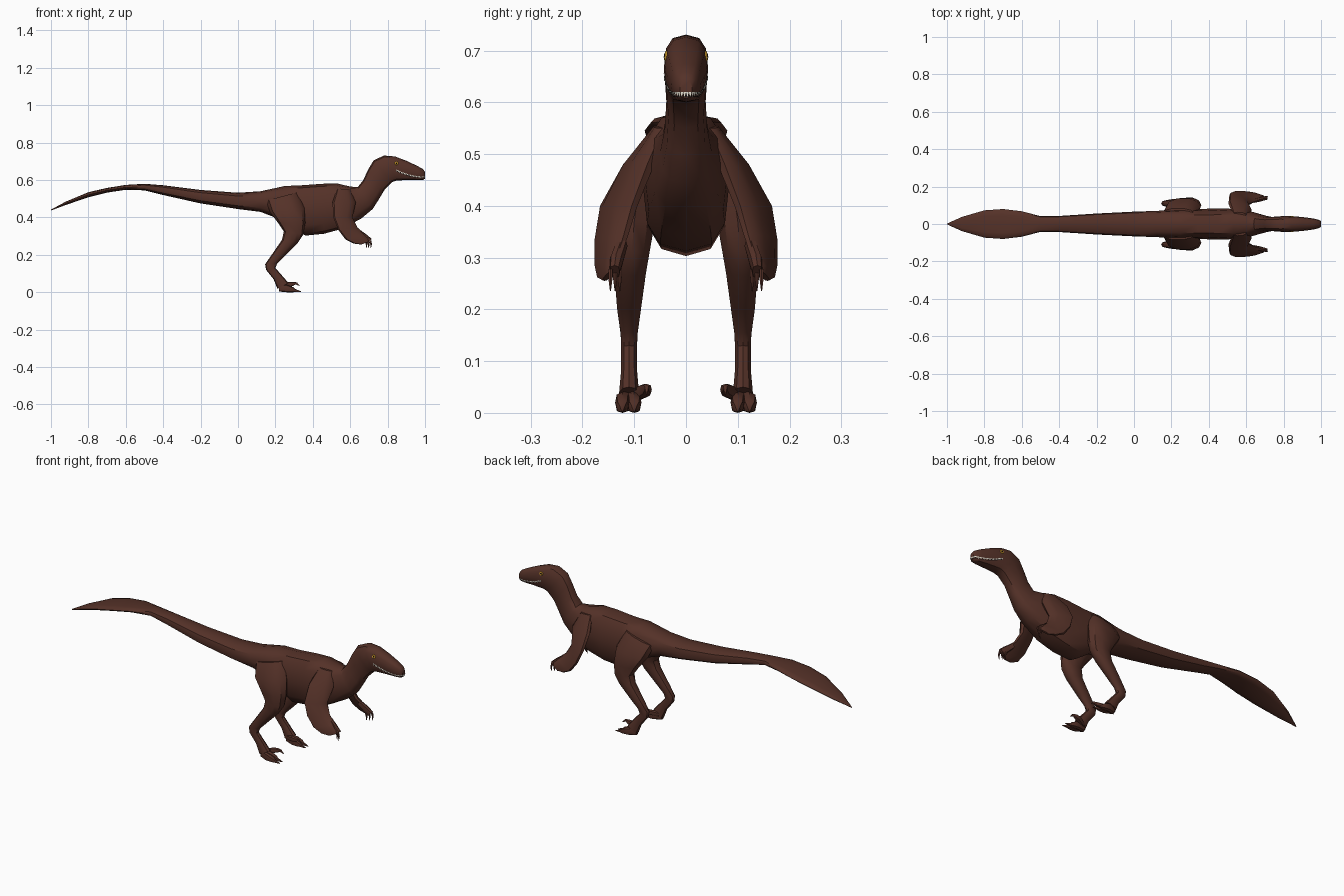
import bpy, bmesh, math
from mathutils import Vector
from mathutils.bvhtree import BVHTree

if "Cube" in bpy.data.objects:
    bpy.data.objects.remove(bpy.data.objects["Cube"])


def material(name, r, g, b):
    mat = bpy.data.materials.new(name)
    mat.use_nodes = True
    mat.diffuse_color = (r, g, b, 1)
    mat.node_tree.nodes["Principled BSDF"].inputs["Base Color"].default_value = (r, g, b, 1)
    return mat


hide = material("brown hide", .09, .031, .021)
ivory = material("ivory teeth", .75, .72, .62)
amber = material("amber eye", .75, .4, .03)
black = material("dark mouth", .012, .006, .005)


def finish(name, bm, mats, smooth=True):
    """Turn a bmesh into a named object with smooth shading and kept edges."""
    bmesh.ops.recalc_face_normals(bm, faces=bm.faces)
    mesh = bpy.data.meshes.new(name)
    bm.to_mesh(mesh)
    obj = bpy.data.objects.new(name, mesh)
    bpy.context.collection.objects.link(obj)
    for mat in mats:
        mesh.materials.append(mat)
    if smooth:
        bpy.ops.object.select_all(action='DESELECT')
        obj.select_set(True)
        bpy.context.view_layer.objects.active = obj
        bpy.ops.object.shade_smooth_by_angle(angle=math.radians(40))
    return obj


def loft(name, stations, side=1, sides=12, power=.75):
    """Skin rings; each has upper x,z, lower x,z, half width, upper y, lower y."""
    bm = bmesh.new()
    rings = []
    for x1, z1, x2, z2, width, *ys in stations:
        y1, y2 = (ys[0], ys[-1]) if ys else (0, 0)
        a, b = Vector((x1, side * y1, z1)), Vector((x2, side * y2, z2))
        mid, half = (a + b) / 2, (a - b) / 2
        ring = []
        for k in range(sides):
            t = math.tau * k / sides
            c, s = (math.copysign(abs(v) ** power, v) for v in (math.cos(t), math.sin(t)))
            ring.append(bm.verts.new(mid + half * c + Vector((0, width * s, 0))))
        rings.append(ring)
    for low, high in zip(rings, rings[1:]):
        for k in range(sides):
            n = (k + 1) % sides
            bm.faces.new((low[k], low[n], high[n], high[k]))
    bm.faces.new(rings[0])
    bm.faces.new(rings[-1])
    finish(name, bm, [hide])
    return BVHTree.FromBMesh(bm)


# Body: tail fan, tail, torso, neck and head in one skin
skin = loft("body", [
    (-1, .442, -1, .437, .002), (-.92, .485, -.92, .467, .038),
    (-.8, .535, -.8, .508, .073), (-.7, .558, -.7, .533, .08),
    (-.6, .574, -.6, .548, .068), (-.5, .58, -.5, .545, .042),
    (-.4, .572, -.4, .52, .043), (-.2, .547, -.2, .475, .056),
    (0, .532, 0, .445, .066), (.12, .54, .12, .43, .07),
    (.25, .568, .25, .38, .078), (.34, .572, .36, .303, .08),
    (.45, .58, .46, .313, .084), (.53, .582, .56, .34, .08),
    (.6, .565, .66, .395, .066), (.64, .562, .72, .445, .05),
    (.67, .6, .755, .5, .041), (.695, .655, .785, .55, .038),
    (.725, .705, .825, .59, .041), (.78, .731, .85, .598, .043),
    (.84, .726, .88, .599, .041), (.9, .703, .92, .6, .036),
    (.96, .675, .965, .6, .029), (.99, .658, .99, .601, .021),
    (1, .643, 1, .608, .012)])

for side, label in ((1, "left"), (-1, "right")):
    # Leg from hip to the ball of the foot
    loft(label + "_leg", [
        (.32, .535, .15, .49, .03, .055), (.355, .45, .17, .43, .05, .088),
        (.36, .37, .215, .37, .042, .1), (.35, .31, .245, .325, .037, .105),
        (.32, .265, .235, .28, .032, .108), (.255, .2, .18, .2, .024, .11),
        (.21, .155, .145, .15, .017, .11), (.2, .13, .15, .12, .016, .11),
        (.235, .09, .19, .07, .016, .11), (.27, .05, .21, .02, .02, .11)],
        side, sides=10, power=.9)
    # Two walking toes, and the raised inner toe with its hooked claw
    for toe, y in (("outer", .123), ("middle", .1)):
        loft(f"{label}_{toe}_toe", [
            (.215, .045, .22, .004, .01, .11), (.265, .04, .26, 0, .014, y),
            (.3, .025, .295, 0, .012, y), (.305, .018, .305, .001, .008, y),
            (.34, .004, .335, .001, .002, y)], side, sides=8)
    loft(label + "_hooked_toe", [
        (.225, .045, .235, .02, .01, .1), (.27, .056, .28, .03, .012, .08),
        (.295, .056, .295, .034, .01, .076), (.315, .053, .308, .042, .005, .076),
        (.33, .036, .327, .034, .001, .076)], side, sides=8)
    # Feathered arm: leading edge is inward, trailing feathers spread outward
    loft(label + "_feathered_arm", [
        (.6, .55, .53, .555, .015, .045, .05), (.63, .48, .505, .48, .024, .075, .108),
        (.612, .4, .51, .4, .022, .105, .155), (.64, .345, .535, .335, .018, .12, .168),
        (.68, .312, .575, .282, .014, .13, .17), (.7, .29, .62, .26, .01, .14, .167),
        (.7, .272, .66, .255, .006, .145, .158)], side, sides=10)
    # Hand with three drooping claws
    loft(label + "_hand", [
        (.65, .335, .64, .31, .012, .125), (.69, .307, .675, .275, .013, .135),
        (.715, .285, .69, .26, .01, .138)], side, sides=8)
    for i in range(3):
        x, y = .682 + .012 * i, .128 + .009 * i
        loft(f"{label}_finger_claw_{i + 1}", [
            (x + .006, .278, x - .006, .275, .005, y), (x + .01, .258, x + .001, .256, .004, y),
            (x + .005, .236, x + .003, .235, .001, y)], side, sides=6)
    # Eye: thin amber plate with a dark pupil resting on the cheek
    spot, normal = skin.ray_cast(Vector((.847, side, .69)), Vector((0, -side, 0)))[:2]
    normal = normal if normal.y * side > 0 else -normal
    turn = normal.to_track_quat('Z', 'Y').to_matrix().to_4x4()
    for part, radius, height, mat in (("eye", .012, .006, amber), ("pupil", .005, .009, black)):
        bm = bmesh.new()
        bmesh.ops.create_cone(bm, cap_ends=True, segments=12, radius1=radius,
                              radius2=radius * .7, depth=height)
        bmesh.ops.transform(bm, matrix=turn, verts=bm.verts)
        bmesh.ops.translate(bm, vec=spot, verts=bm.verts)
        finish(f"{label}_{part}", bm, [mat])


def lip_height(x):
    """Mouth line: low at the snout, curling up toward the cheek."""
    return .614 + .036 * max(0, (.98 - x) / .135) ** 1.7


# Mouth path around the snout: along one cheek, across the tip, back again
steps = 16
cheek = [(.845 + .13 * i / steps, math.pi / 2) for i in range(steps)]
tip = [(.975, math.pi / 2 - math.pi * i / steps) for i in range(steps + 1)]
path = cheek + tip + [(x, -a) for x, a in reversed(cheek)]


def on_lip(x, angle, rise, lift):
    """Point on the head skin beside the mouth line, lifted off it."""
    out = Vector((math.cos(angle), math.sin(angle), 0))
    origin = Vector((x, 0, lip_height(x) + rise))
    hit = skin.ray_cast(origin + out, -out)[0]
    return (hit or origin) + out * lift


# Dark mouth slit with a row of pointed teeth over it
bm = bmesh.new()
edges = [[bm.verts.new(on_lip(x, a, rise, .001)) for rise in (.006, -.004)] for x, a in path]
for (a, b), (c, d) in zip(edges, edges[1:]):
    bm.faces.new((a, b, d, c))
finish("mouth_slit", bm, [black], smooth=False)

bm = bmesh.new()
for (x, a), (x2, a2) in zip(path, path[1:]):
    root, end = on_lip(x, a, .006, .002), on_lip(x2, a2, .006, .002)
    point = on_lip((x + x2) / 2, (a + a2) / 2, -.004, .003)
    bm.faces.new([bm.verts.new(p) for p in (root, end, point)])
finish("teeth", bm, [ivory], smooth=False)
